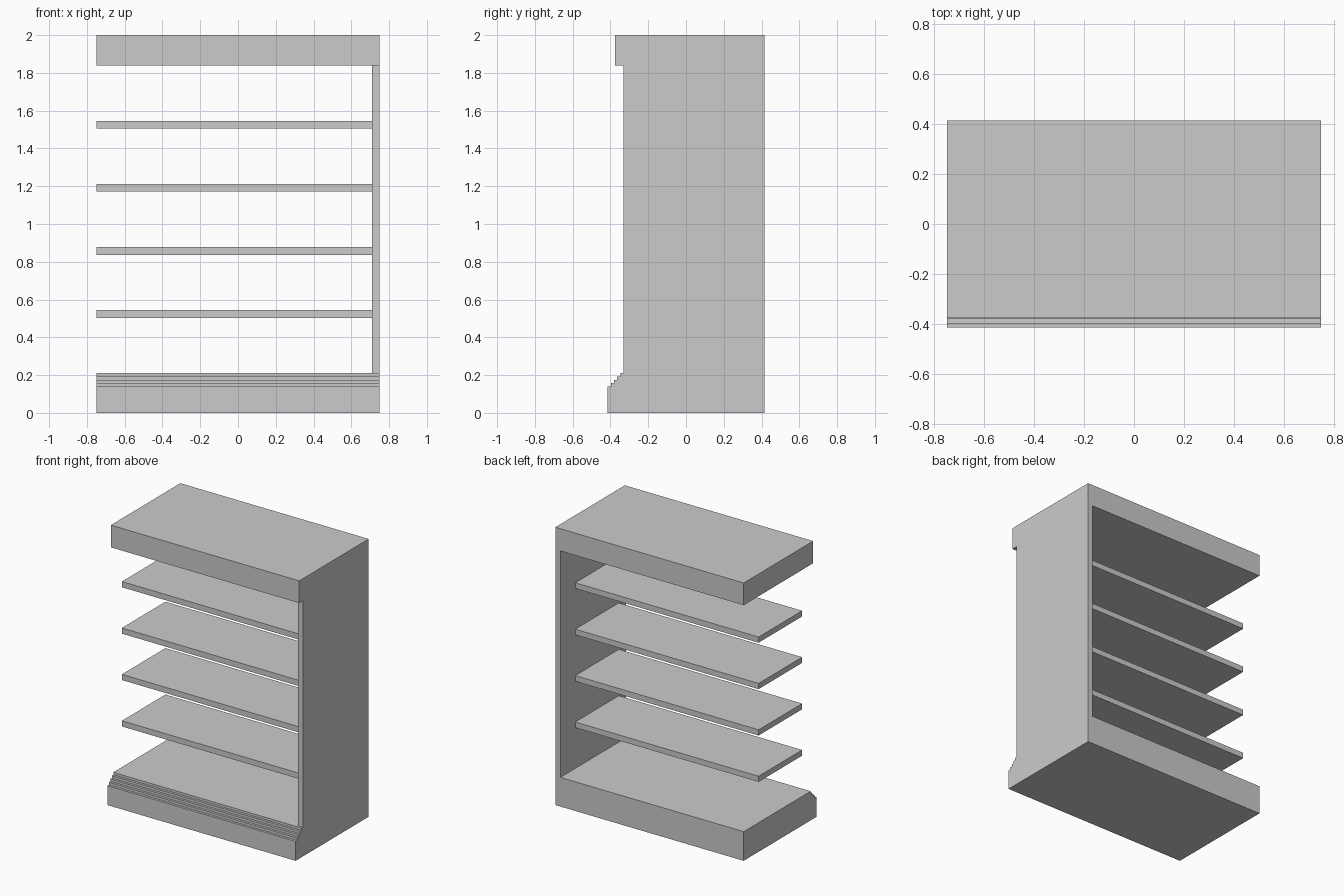
import bpy
import bmesh

if "Cube" in bpy.data.objects:
    bpy.data.objects.remove(bpy.data.objects["Cube"])

BACK = 0.415
HALF_W = 0.75
INNER_X = 0.71


def prism(name, profile, x0, x1):
    """Extrude a closed (y, z) profile from x0 to x1."""
    bm = bmesh.new()
    face = bm.faces.new([bm.verts.new((x0, y, z)) for y, z in profile])
    moved = bmesh.ops.extrude_face_region(bm, geom=[face])["geom"]
    verts = [g for g in moved if isinstance(g, bmesh.types.BMVert)]
    bmesh.ops.translate(bm, verts=verts, vec=(x1 - x0, 0, 0))
    bmesh.ops.recalc_face_normals(bm, faces=bm.faces)
    mesh = bpy.data.meshes.new(name)
    bm.to_mesh(mesh)
    bm.free()
    obj = bpy.data.objects.new(name, mesh)
    bpy.context.collection.objects.link(obj)
    return obj


def box(name, x0, x1, y0, y1, z0, z1):
    return prism(name, [(y0, z0), (y1, z0), (y1, z1), (y0, z1)], x0, x1)


# Base plinth with four small steps along its front edge
profile = [(BACK, 0.21), (BACK, 0), (-BACK, 0)]
for i in range(5):
    z = 0.14 + 0.0175 * i
    y = -BACK + 0.017 * i
    if i:
        profile.append((y, z - 0.0175))
    profile.append((y, z))
prism("base", profile, -HALF_W, HALF_W)

# Overhanging top and the single side panel
box("header", -HALF_W, HALF_W, -0.375, BACK, 1.84, 2.0)
box("side_panel", INNER_X, HALF_W, -0.33, BACK, 0.21, 1.84)

# Evenly spaced shelves
for i in range(4):
    z = 0.503 + 0.334 * i
    box(f"shelf_{i + 1}", -HALF_W, INNER_X, -0.25, 0.245, z, z + 0.041)
